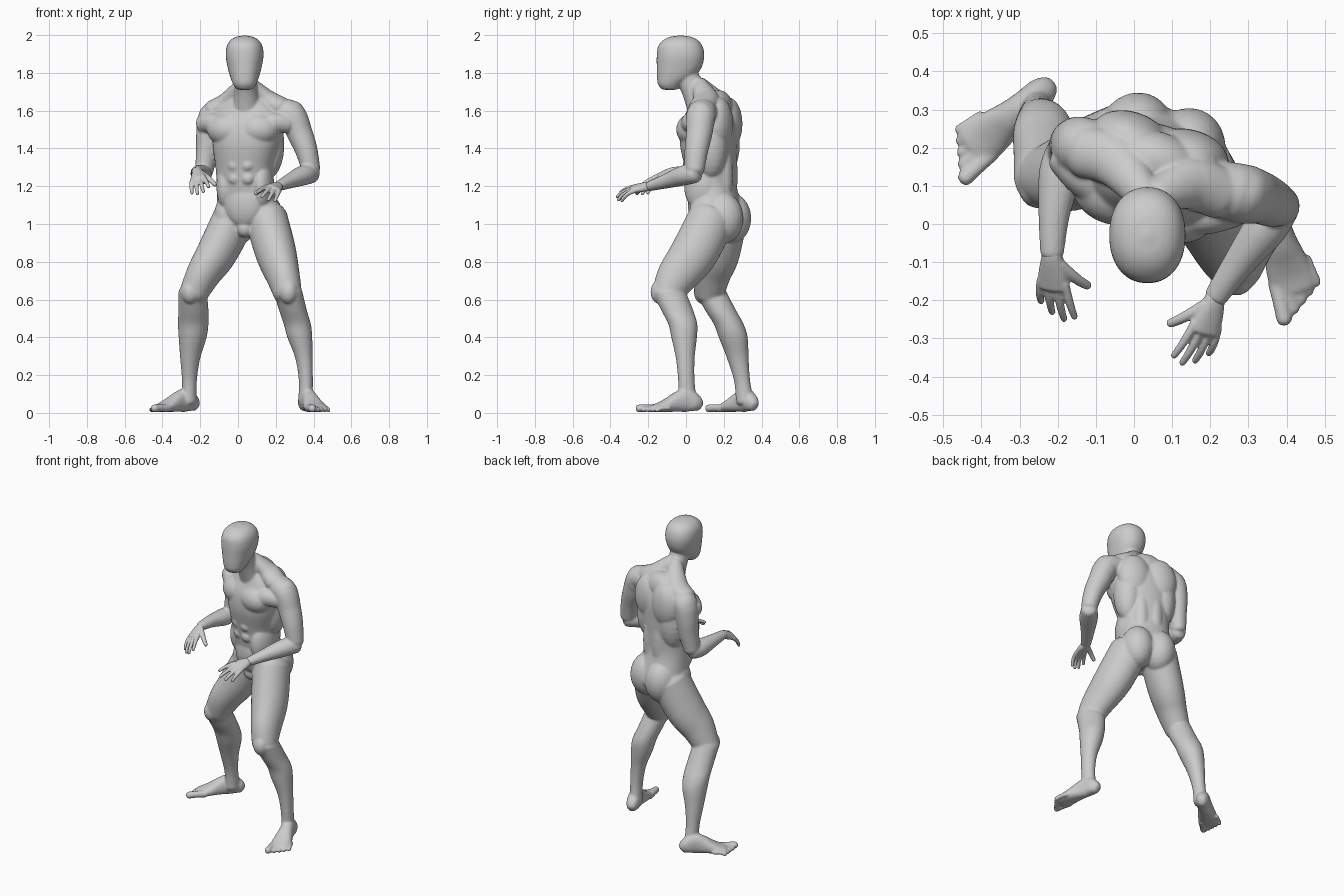
import bpy, bmesh, math
from mathutils import Vector as V, Matrix

UP = V((0, 0, 1))
bm = bmesh.new()


def spline(rows, steps=5):
    """Catmull-Rom through rows of numbers."""
    out, n = [], len(rows)
    for i in range(n - 1):
        p = [rows[max(0, min(n - 1, i + k))] for k in (-1, 0, 1, 2)]
        for s in range(steps):
            t = s / steps
            out.append([0.5 * (2 * b + (c - a) * t + (2 * a - 5 * b + 4 * c - d) * t * t
                               + (3 * b - a - 3 * c + d) * t ** 3) for a, b, c, d in zip(*p)])
    return out + [list(rows[-1])]


def loft(rows, ref=(0, -1, 0), cap=0.6, power=2.0, sides=28, axis=None):
    """Skin ellipses (x, y, z, half width, half depth) with rounded ends."""
    rows = spline(rows)
    pts = [V(r[:3]) for r in rows]
    frames = []
    for i, r in enumerate(rows):
        t = axis or (pts[min(i + 1, len(pts) - 1)] - pts[max(i - 1, 0)]).normalized()
        frames.append((pts[i], t, r[3], r[4]))

    def dome(f, sign):
        p, t, a, b = f
        return [(p + t * sign * cap * min(a, b) * math.sin(q), t, a * math.cos(q), b * math.cos(q))
                for q in (0.5, 1.0, 1.35)]
    up = 1 if axis is None or pts[-1].z > pts[0].z else -1
    frames = dome(frames[0], -up)[::-1] + frames + dome(frames[-1], up)
    rings = []
    for p, t, a, b in frames:
        side = V(ref).cross(t).normalized()
        front = t.cross(side)
        ring = []
        for k in range(sides):
            c, s = math.cos(math.tau * k / sides), math.sin(math.tau * k / sides)
            e = 2 / power
            ring.append(bm.verts.new(p + side * a * math.copysign(abs(c) ** e, c)
                                     + front * b * math.copysign(abs(s) ** e, s)))
        rings.append(ring)
    for r, q in zip(rings, rings[1:]):
        for k in range(sides):
            j = (k + 1) % sides
            bm.faces.new((r[k], r[j], q[j], q[k]))
    bm.faces.new(rings[0][::-1])
    bm.faces.new(rings[-1])


def blob(c, r, turn=0.0):
    """Ellipsoid muscle."""
    m = Matrix.Translation(c) @ Matrix.Rotation(turn, 4, 'Z') @ Matrix.Diagonal((*r, 1))
    bmesh.ops.create_uvsphere(bm, u_segments=24, v_segments=14, radius=1, matrix=m)


def finish(name, voxel, rounds):
    """Turn the collected shapes into one continuous smooth skin."""
    bmesh.ops.recalc_face_normals(bm, faces=bm.faces)
    mesh = bpy.data.meshes.new(name)
    bm.to_mesh(mesh)
    bm.clear()
    ob = bpy.data.objects.new(name, mesh)
    bpy.context.collection.objects.link(ob)
    skin = ob.modifiers.new("skin", 'REMESH')
    skin.mode, skin.voxel_size, skin.use_smooth_shade = 'VOXEL', voxel, True
    soft = ob.modifiers.new("soften", 'SMOOTH')
    soft.factor, soft.iterations = 0.5, rounds


# Torso frame, turned towards the figure's right
TURN = math.radians(-17)
U = V((math.cos(TURN), math.sin(TURN), 0))
F = V((math.sin(TURN), -math.cos(TURN), 0))


def on_torso(u, v, z):
    return V((0.045, 0.125, z)) + U * u + F * v


# Torso
loft([(.045, .17, .96, .10, .09), (.052, .178, 1.01, .168, .13), (.05, .165, 1.08, .163, .13),
      (.037, .14, 1.20, .15, .124), (.037, .13, 1.30, .156, .132), (.045, .118, 1.42, .18, .144),
      (.05, .12, 1.52, .187, .14), (.055, .125, 1.60, .168, .112), (.055, .12, 1.66, .11, .087)],
     ref=F, cap=0.3, power=2.2, sides=40, axis=UP)

# Paired torso muscles: across, forward, height, radii
muscles = [(.082, .06, 1.50, .115, .094, .09),     # chest
           (.037, .104, 1.38, .038, .037, .037),   # abdominals
           (.037, .102, 1.31, .038, .035, .036),
           (.036, .094, 1.24, .038, .035, .036),
           (.10, .02, 1.20, .054, .09, .13),       # flank
           (.108, -.04, 1.42, .085, .09, .18),     # side back
           (.082, -.08, 1.53, .105, .07, .14),     # shoulder blade
           (.042, -.085, 1.26, .055, .055, .22),   # lower back
           (.105, -.02, 1.04, .075, .10, .12),     # hip
           (.07, -.095, 1.03, .10, .11, .135)]     # seat
for u, v, z, *r in muscles:
    for s in (-1, 1):
        blob(on_torso(s * u, v, z), r, TURN)
blob(on_torso(0, .05, 1.11), (.11, .062, .13), TURN)
blob(on_torso(0, -.045, 1.62), (.12, .075, .09), TURN)
blob((.038, .09, .98), (.05, .048, .052))

# Neck and shoulder slopes
loft([(.048, .09, 1.60, .08, .08), (.042, .035, 1.72, .06, .063), (.036, -.02, 1.83, .06, .066)])
for s in (-1, 1):
    loft([(.045 + s * .015, .07, 1.735, .045, .045), (*on_torso(s * .1, -.01, 1.658 + s * .008), .068, .052),
          (*on_torso(s * .19, -.01, 1.608 + s * .008), .068, .055)], ref=UP)

# Head: height, front, back, half width
head = [(1.716, -.132, -.04, .045), (1.74, -.149, -.015, .061), (1.78, -.154, .045, .077),
        (1.83, -.155, .083, .090), (1.89, -.155, .097, .100), (1.94, -.148, .088, .095),
        (1.972, -.122, .064, .076), (1.99, -.088, .03, .047), (1.996, -.05, -.008, .016)]
loft([(.035, (f + b) / 2, z, w, (b - f) / 2) for z, f, b, w in head], cap=0.15, power=2.2,
     sides=40, axis=UP)

# Arms
left_upper = [(.19, .10, 1.59, .07, .07), (.28, .08, 1.58, .074, .078), (.327, .07, 1.48, .068, .07),
              (.362, .055, 1.39, .059, .063), (.387, .045, 1.285, .049, .052)]
left_fore = [(.392, .05, 1.265, .047, .048), (.345, -.01, 1.257, .056, .053),
             (.27, -.11, 1.225, .041, .038), (.213, -.193, 1.20, .031, .026)]
right_upper = [(-.07, .18, 1.59, .07, .07), (-.135, .203, 1.565, .072, .077), (-.155, .21, 1.48, .066, .07),
               (-.165, .205, 1.38, .057, .062), (-.18, .195, 1.275, .048, .052)]
right_fore = [(-.185, .195, 1.26, .046, .047), (-.195, .13, 1.262, .055, .052),
              (-.21, .02, 1.272, .041, .038), (-.215, -.08, 1.275, .031, .026)]
for upper, fore, s in ((left_upper, left_fore, 1), (right_upper, right_fore, -1)):
    loft(upper, ref=F)
    loft(fore, ref=UP)
    loft([(*on_torso(s * .08, .085, 1.50), .06, .05),                  # chest to shoulder
          (*on_torso(s * .17, .055, 1.535), .055, .05), (*on_torso(s * .235, .02, 1.53), .05, .045)], ref=F)
blob((.293, .078, 1.56), (.068, .078, .092), TURN)
blob((-.145, .205, 1.55), (.067, .075, .09), TURN)

# Legs: thighs follow their slope, shins use level slices
left_thigh = [(.15, .135, 1.03, .112, .125), (.20, .045, .85, .108, .126), (.24, -.05, .72, .088, .107),
              (.264, -.10, .63, .075, .082)]
left_shin = [(.264, -.09, .64, .077, .09), (.292, -.045, .54, .073, .085), (.314, -.017, .47, .072, .077),
             (.327, -.01, .40, .066, .068), (.349, -.004, .29, .046, .05), (.359, .002, .17, .037, .044),
             (.357, .01, .06, .038, .048)]
right_thigh = [(-.02, .20, 1.03, .112, .125), (-.11, .165, .85, .105, .122), (-.18, .135, .74, .09, .106),
               (-.237, .125, .63, .075, .08)]
right_shin = [(-.24, .13, .64, .075, .085), (-.236, .185, .54, .08, .082), (-.237, .226, .47, .081, .079),
              (-.24, .25, .40, .074, .077), (-.253, .274, .29, .053, .058), (-.257, .297, .17, .039, .043),
              (-.257, .312, .06, .039, .048)]
loft(left_thigh, ref=(.2, -1, 0))
loft(left_shin, ref=(.2, -1, 0), axis=UP)
loft(right_thigh, ref=(-.4, -.9, 0))
loft(right_shin, ref=(-.25, -.95, 0), axis=UP)
for knee in ((.268, -.135, .64), (-.252, .094, .64)):
    blob(knee, (.05, .053, .065))


# Feet
def foot(heel, d, inner):
    h, d = V((*heel, 0)), V((*d, 0)).normalized()
    t = V((-d.y, d.x, 0)) * inner
    profile = [(.012, .028, .065), (.035, .039, .095), (.08, .04, .125), (.13, .044, .108),
               (.18, .054, .078), (.225, .06, .054), (.268, .055, .038)]
    loft([(*(h + d * s + UP * (top / 2 + .004)), w, top / 2) for s, w, top in profile],
         ref=UP, cap=0.5, power=2.3)
    for i in range(5):
        r = .0215 if i == 0 else .0155 - .0006 * i
        lane = .044 - (0 if i == 0 else .006) - .0238 * i
        base, tip = h + d * (.235 - .01 * i) + t * lane * .95, h + d * (.332 - .017 * i) + t * lane * 1.08
        loft([(*(base + UP * .025), r, r), (*((base + tip) / 2 + UP * .026), r * .95, r * .95),
              (*(tip + UP * (r + .002)), r, r)], ref=UP, cap=0.8, sides=16)


foot((.345, .081), (.085, -.285), -1)
foot((-.217, .367), (-.25, -.205), 1)
finish("body", 0.006, 9)


# Hands
def hand(name, wrist, d, thumb, curl):
    w, d = V(wrist), V(d).normalized()
    t = V(thumb)
    t = (t - d * t.dot(d)).normalized()
    n = d.cross(t)
    n = -n if n.z > 0 else n

    def digit(p, aim, lengths, r, bend):
        rows, aim = [(*p, r, r)], aim.normalized()
        axis = aim.cross(n).normalized()
        for k, length in enumerate(lengths):
            aim = Matrix.Rotation(bend, 3, axis) @ aim
            p = p + aim * length
            rows.append((*p, r * (.95 - .1 * k), r * (.95 - .1 * k)))
        loft(rows, ref=axis, cap=0.9, sides=14)

    loft([(*(w - d * .015), .024, .019), (*(w + d * .01), .029, .023), (*(w + d * .05), .038, .021),
          (*(w + d * .095), .042, .017)], ref=n, power=2.2)
    for i, length in enumerate((.105, .118, .112, .09)):
        digit(w + d * (.085 - .004 * abs(i - 1)) + t * (.033 - .022 * i), d + t * (.17 - .12 * i),
              (length * .42, length * .32, length * .26), .0122, curl + .04 * i)
    digit(w + d * .025 + t * .02, d * .85 + t * .6 + n * .25, (.046, .036, .03), .016, 0.15)
    finish(name, 0.0042, 4)


hand("left_hand", left_fore[-1][:3], (-.3, -.93, -.14), (-1, 0, .35), .14)
hand("right_hand", right_fore[-1][:3], (.03, -.9, -.42), (1, 0, .4), .1)
